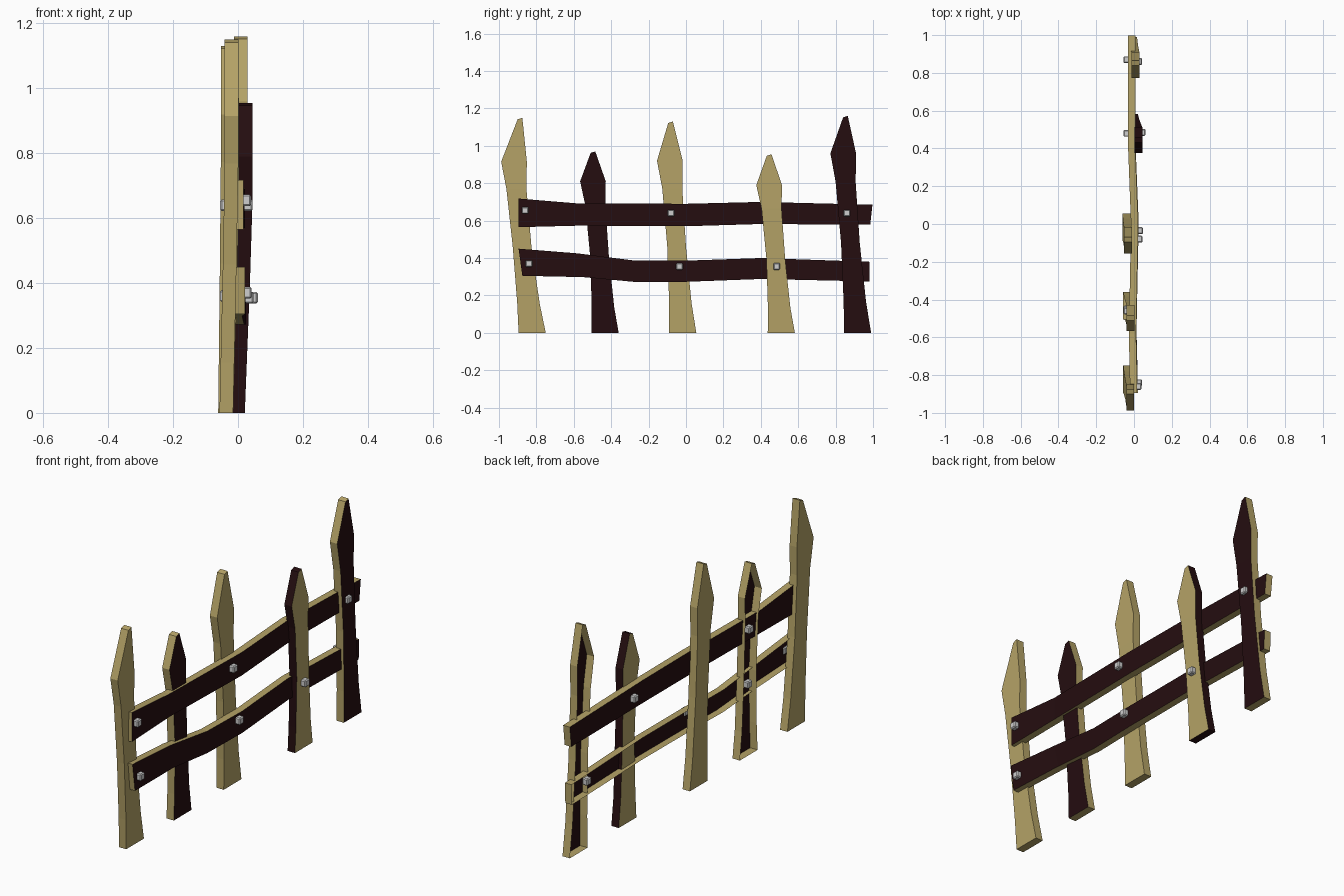
import bpy, bmesh
from mathutils import Vector

cube = bpy.data.objects.get("Cube")
if cube:
    bpy.data.objects.remove(cube)


def material(name, rgb, metallic=0.0):
    m = bpy.data.materials.new(name)
    m.use_nodes = True
    color = (*rgb, 1.0)
    m.diffuse_color = color
    m.node_tree.nodes["Principled BSDF"].inputs["Base Color"].default_value = color
    return m


TAN = material("tan_wood", (0.46, 0.365, 0.135))
DARK = material("dark_wood", (0.018, 0.004, 0.005))
GREY = material("bolt_grey", (0.62, 0.62, 0.62))


def finish(bm, name, mats):
    bmesh.ops.recalc_face_normals(bm, faces=bm.faces)
    mesh = bpy.data.meshes.new(name)
    bm.to_mesh(mesh)
    bm.free()
    for m in mats:
        mesh.materials.append(m)
    obj = bpy.data.objects.new(name, mesh)
    bpy.context.collection.objects.link(obj)
    return obj


def board(name, stations, face_mat, edge_mat, open_back=False, thick=0.042):
    """Plank from stations (x, (y, z), (y, z)): two outline points each."""
    bm = bmesh.new()
    rings = []
    for x, a, b in stations:
        corners = [(1, a), (1, b), (-1, b), (-1, a)]
        rings.append([bm.verts.new((x + s * thick / 2, *p)) for s, p in corners])
    for r, q in zip(rings, rings[1:]):
        for i in range(4):
            if i == 2 and open_back:
                continue
            j = (i + 1) % 4
            f = bm.faces.new((r[i], r[j], q[j], q[i]))
            f.material_index = i % 2  # broad faces 0, narrow edges 1
    for end in (rings[0], rings[-1]):
        bm.faces.new(end).material_index = 1
    return finish(bm, name, [face_mat, edge_mat])


# Picket outline: left offset, right offset, height as share of the shoulder
OUTLINE = [(0, 0.145, 0), (0, 0.12, 0.17), (-0.01, 0.09, 0.5),
           (-0.037, 0.07, 0.84), (-0.065, 0.072, 1)]


def picket(name, y, shoulder, top, x_low, x_high, lean, face, edge, open_back):
    stations = []
    for left, right, t in OUTLINE:
        z = t * shoulder
        dy = y + lean * min(1, t * 1.5)
        x = x_low + (x_high - x_low) * min(1, t * 1.3)
        stations.append((x, (dy + left, z), (dy + right, z)))
    stations.append((x_high, (y - 0.005, top - 0.008), (y + 0.02, top)))
    board(name, stations, face, edge, open_back)


# Pickets
picket("picket_1", -0.895, 0.915, 1.15, -0.036, -0.02, -0.028, TAN, TAN, False)
picket("picket_2", -0.505, 0.81, 0.97, -0.036, -0.018, 0.004, DARK, TAN, True)
picket("picket_3", -0.09, 0.92, 1.13, -0.04, -0.032, 0, TAN, TAN, False)
picket("picket_4", 0.437, 0.79, 0.955, 0.0, 0.024, 0.004, TAN, DARK, False)
picket("picket_5", 0.845, 0.96, 1.16, -0.005, 0.008, -0.008, DARK, TAN, True)


def rail(name, rows, open_back):
    board(name, [(x, (y0, low), (y1, high)) for x, y0, low, y1, high in rows],
          DARK, TAN, open_back, 0.038)


# Rails: x, lower point, upper point
rail("upper_rail", [(-0.002, -0.895, 0.565, -0.895, 0.718),
                    (-0.008, -0.58, 0.573, -0.58, 0.692),
                    (0.003, 0, 0.57, 0, 0.69),
                    (-0.012, 0.4, 0.582, 0.4, 0.7),
                    (-0.012, 0.985, 0.578, 0.997, 0.685)], False)
rail("lower_rail", [(0.002, -0.875, 0.305, -0.895, 0.45),
                    (-0.006, -0.55, 0.298, -0.58, 0.425),
                    (0.0, -0.28, 0.273, -0.28, 0.387),
                    (0.006, 0, 0.273, 0, 0.386),
                    (-0.01, 0.4, 0.288, 0.4, 0.4),
                    (-0.012, 0.98, 0.275, 0.982, 0.38)], True)


# Bolts: square heads with chamfered edges
def bolt(name, x, y, z):
    bm = bmesh.new()
    bmesh.ops.create_cube(bm, size=1)
    bmesh.ops.scale(bm, vec=Vector((0.03, 0.036, 0.036)), verts=bm.verts)
    bmesh.ops.bevel(bm, geom=bm.edges[:], offset=0.005, segments=1,
                    affect='EDGES')
    bmesh.ops.translate(bm, vec=Vector((x, y, z)), verts=bm.verts)
    finish(bm, name, [GREY])


FRONT = [(0.025, -0.86, 0.655), (0.03, -0.08, 0.64), (0.028, 0.86, 0.64),
         (0.027, -0.84, 0.37), (0.033, -0.035, 0.355), (0.046, 0.485, 0.355)]
BACK = [(-0.04, 0.48, 0.64), (-0.04, -0.46, 0.64),
        (-0.04, -0.45, 0.36), (-0.04, 0.87, 0.36)]
for side, spots in (("front", FRONT), ("back", BACK)):
    for n, spot in enumerate(spots, 1):
        bolt(f"{side}_bolt_{n}", *spot)
